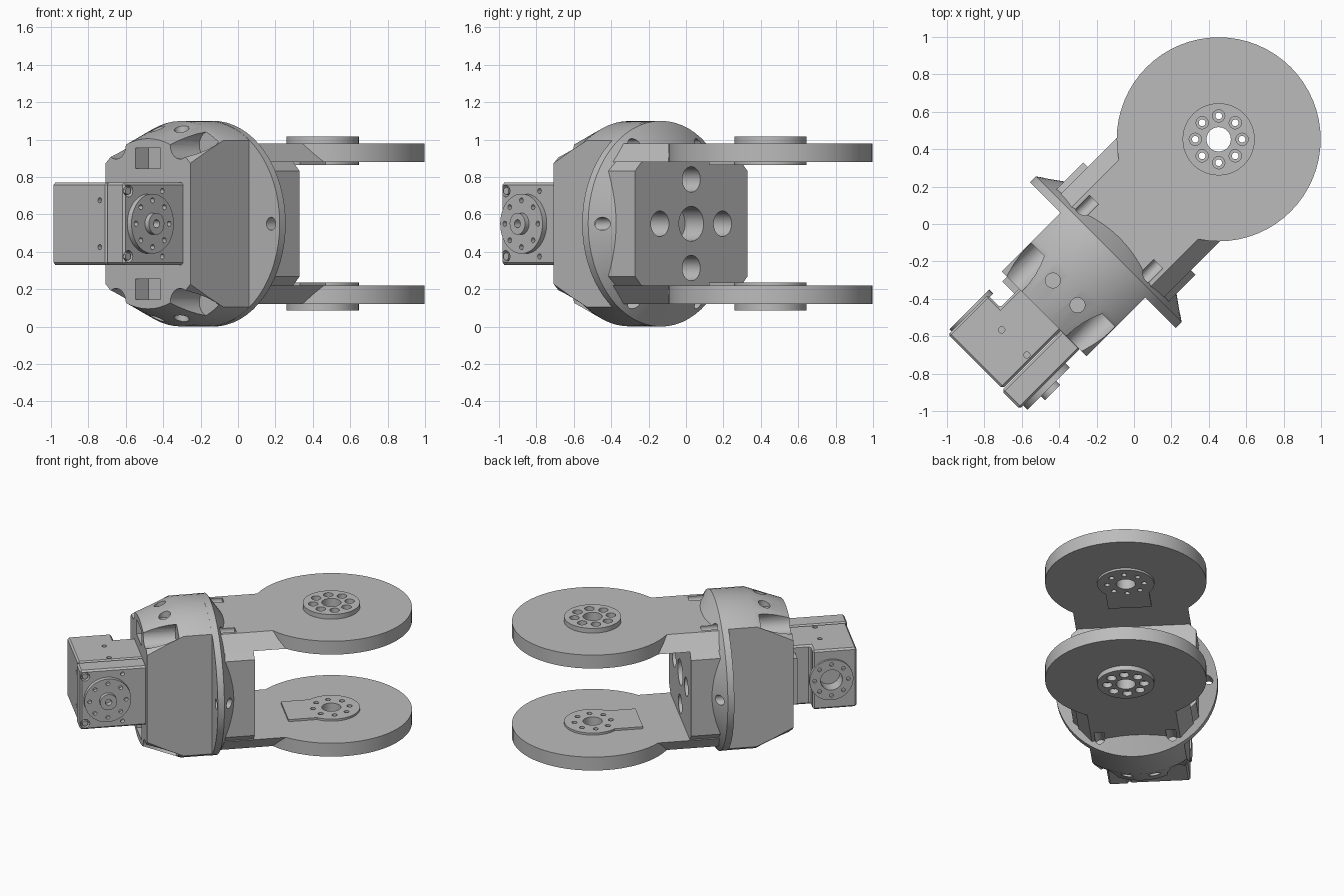
import bpy, bmesh
from math import sin, cos, pi, radians
from mathutils import Matrix, Vector

if "Cube" in bpy.data.objects:
    bpy.data.objects.remove(bpy.data.objects["Cube"])

MID = 0.55          # height of the main axis
TURN = Matrix.Rotation(radians(45), 4, 'Z')
parts = []

metal = bpy.data.materials.new("plain_grey")
metal.use_nodes = True
GREY = (0.5, 0.5, 0.5, 1)
metal.diffuse_color = GREY
metal.node_tree.nodes["Principled BSDF"].inputs["Base Color"].default_value = GREY


# ---- helpers: local x runs from drive to fork, y across, z up from the axis
def lathe(bm, profile, at=(0, 0, 0), axis='X', seg=48):
    """Solid of revolution from (distance, radius) pairs along an axis."""
    rings = []
    for t, r in profile:
        ring = []
        for i in range(seg):
            a = 2 * pi * i / seg
            p, q = r * cos(a), r * sin(a)
            co = {'X': (t, p, q), 'Y': (q, t, p), 'Z': (p, q, t)}[axis]
            ring.append(bm.verts.new(Vector(co) + Vector(at)))
        rings.append(ring)
    for a, b in zip(rings, rings[1:]):
        for i in range(seg):
            j = (i + 1) % seg
            bm.faces.new((a[i], a[j], b[j], b[i]))
    bm.faces.new(rings[0][::-1])
    bm.faces.new(rings[-1])


def rod(bm, at, axis, t0, t1, r, seg=20):
    lathe(bm, [(t0, r), (t1, r)], at, axis, seg)


def box(bm, lo, hi):
    lo, hi = Vector(lo), Vector(hi)
    size = hi - lo
    m = Matrix.Translation((lo + hi) / 2) @ Matrix.Diagonal((*size, 1))
    bmesh.ops.create_cube(bm, size=1, matrix=m)


def prism(bm, outline, x0, x1):
    """Extrude a (y, z) outline along x."""
    a = [bm.verts.new((x0, y, z)) for y, z in outline]
    b = [bm.verts.new((x1, y, z)) for y, z in outline]
    n = len(a)
    for i in range(n):
        j = (i + 1) % n
        bm.faces.new((a[i], a[j], b[j], b[i]))
    bm.faces.new(a[::-1])
    bm.faces.new(b)


def make(name, build):
    bm = bmesh.new()
    build(bm)
    bmesh.ops.recalc_face_normals(bm, faces=bm.faces)
    me = bpy.data.meshes.new(name)
    bm.to_mesh(me)
    bm.free()
    me.materials.append(metal)
    ob = bpy.data.objects.new(name, me)
    bpy.context.collection.objects.link(ob)
    return ob


def combine(ob, build, op='DIFFERENCE'):
    """Boolean with a temporary tool solid."""
    tool = make("tool", build)
    tool.hide_render = True
    mod = ob.modifiers.new("cut", 'BOOLEAN')
    mod.operation, mod.object, mod.solver = op, tool, 'EXACT'
    mod.use_self = True
    bpy.context.view_layer.objects.active = ob
    bpy.ops.object.modifier_apply(modifier=mod.name)
    bpy.data.objects.remove(tool)


def bevel(ob, width):
    mod = ob.modifiers.new("edge", 'BEVEL')
    mod.width, mod.segments = width, 1
    bpy.context.view_layer.objects.active = ob
    bpy.ops.object.modifier_apply(modifier=mod.name)


def around(count, radius, start=0.0):
    for i in range(count):
        a = start + 2 * pi * i / count
        yield radius * cos(a), radius * sin(a)


# ---- flange with a conical back and six screw holes
def flange_holes(bm):
    for y, z in around(6, 0.485):
        rod(bm, (0, y, z), 'X', -0.3, -0.06, 0.035)

flange = make("flange", lambda bm: lathe(
    bm, [(-0.235, 0.55), (-0.19, 0.55), (-0.1, 0.42)], seg=64))
combine(flange, flange_holes)
parts.append(flange)

# ---- housing: tapered drum with flat sides, scoops and pockets
housing = make("housing", lambda bm: lathe(
    bm, [(-0.68, 0.455), (-0.43, 0.549), (-0.23, 0.549)], seg=64))
combine(housing, lambda bm: box(bm, (-1, -0.32, -1), (0, 0.32, 1)), 'INTERSECT')

def screw_scoops(bm):
    for y, z in around(6, 0.485):
        if abs(z) > 0.1:
            rod(bm, (0, y, z), 'X', -0.8, -0.46, 0.075)

def housing_cuts(bm):
    for s in (-1, 1):
        box(bm, (-0.8, -0.095, s * 0.35 - 0.055), (-0.58, 0.095, s * 0.35 + 0.055))
        for y in (-0.093, 0.093):
            rod(bm, (-0.52, y, 0), 'Z', s * 0.47, s * 0.7, 0.04)

combine(housing, screw_scoops)
combine(housing, housing_cuts)
parts.append(housing)

# ---- mounting block between the fork arms
W, H, C = 0.425, 0.332, 0.05
block = make("mounting_block", lambda bm: prism(
    bm, [(W, C - H), (W, H - C), (W - C, H), (C - W, H),
         (-W, H - C), (-W, C - H), (C - W, -H), (W - C, -H)], -0.2, 0.04))

def block_holes(bm):
    rod(bm, (0, 0, 0), 'X', -0.1, 0.2, 0.093, 32)
    for y, z in around(4, 0.237):
        rod(bm, (0, y, z), 'X', -0.1, 0.2, 0.068, 32)

combine(block, block_holes)
parts.append(block)

# ---- fork plates, upper and lower
CX = 0.64
for s, name in ((1, "upper_fork_plate"), (-1, "lower_fork_plate")):
    plate = make(name, lambda bm: rod(bm, (CX, 0, 0), 'Z', s * 0.33, s * 0.43, 0.545, 64))
    combine(plate, lambda bm: prism(
        bm, [(-0.39, s * 0.33), (0.39, s * 0.33), (0.3, s * 0.43), (-0.3, s * 0.43)],
        -0.2, 0.45), 'UNION')
    combine(plate, lambda bm: rod(bm, (CX, 0, 0), 'Z', s * 0.315, s * 0.465, 0.193, 48), 'UNION')
    combine(plate, lambda bm: box(
        bm, (CX - 0.32, -0.147, min(s * 0.315, s * 0.36)),
        (CX, 0.147, max(s * 0.315, s * 0.36))), 'UNION')

    def hub_holes(bm):
        rod(bm, (CX, 0, 0), 'Z', s * 0.2, s * 0.6, 0.065, 32)
        for x, y in around(8, 0.125):
            lathe(bm, [(s * 0.2, 0.018), (s * 0.43, 0.018), (s * 0.43, 0.033), (s * 0.6, 0.033)],
                  (CX + x, y, 0), 'Z', 16)

    combine(plate, hub_holes)
    combine(plate, flange_holes)
    parts.append(plate)

# ---- drive unit: stepped case, front cover, horn and idler disc
DX = -0.945
def case_shape(bm):
    box(bm, (-1.12, -0.125, -0.22), (-0.66, 0.19, 0.22))

case = make("drive_case", case_shape)
combine(case, lambda bm: box(bm, (-1.12, 0.1, -0.22), (-0.82, 0.285, 0.22)), 'UNION')
bevel(case, 0.012)

def case_holes(bm):
    for y in (-0.09, 0.1):
        rod(bm, (-0.9, y, 0), 'Z', -0.3, -0.19, 0.017, 12)
        rod(bm, (-0.9, y, 0), 'Z', 0.19, 0.3, 0.017, 12)
    for z in (-0.125, 0.125):
        rod(bm, (0, -0.075, z), 'X', -1.2, -1.09, 0.014, 12)
    rod(bm, (DX, 0, 0), 'Y', 0.2, 0.4, 0.075, 32)

combine(case, case_holes)
parts.append(case)

cover = make("drive_cover", lambda bm: box(bm, (-1.13, -0.268, -0.22), (-0.67, -0.13, 0.22)))
bevel(cover, 0.012)

def cover_holes(bm):
    for z in (-0.175, 0.175):
        rod(bm, (-1.095, 0, z), 'Y', -0.4, -0.23, 0.032, 16)
        rod(bm, (-0.84, 0, z), 'Y', -0.4, -0.23, 0.014, 12)

combine(cover, cover_holes)
parts.append(cover)

def cover_screws(bm):
    for z in (-0.175, 0.175):
        rod(bm, (-1.095, 0, z), 'Y', -0.265, -0.22, 0.022, 6)

parts.append(make("cover_screws", cover_screws))

horn = make("drive_horn", lambda bm: lathe(
    bm, [(-0.33, 0.058), (-0.3, 0.058), (-0.3, 0.16), (-0.25, 0.16)], (DX, 0, 0), 'Y'))

def horn_holes(bm):
    rod(bm, (DX, 0, 0), 'Y', -0.4, -0.29, 0.022, 16)
    for x, z in around(8, 0.125):
        rod(bm, (DX + x, 0, z), 'Y', -0.4, -0.27, 0.014, 12)

combine(horn, horn_holes)
parts.append(horn)

idler = make("idler_disc", lambda bm: rod(bm, (DX, 0, 0), 'Y', 0.27, 0.3, 0.15, 48))

def idler_holes(bm):
    rod(bm, (DX, 0, 0), 'Y', 0.2, 0.4, 0.075, 32)
    for x, z in around(8, 0.115):
        rod(bm, (DX + x, 0, z), 'Y', 0.285, 0.4, 0.014, 12)

combine(idler, idler_holes)
parts.append(idler)

parts.append(make("drive_bracket", lambda bm: box(
    bm, (-0.715, -0.2, -0.17), (-0.67, 0.28, 0.17))))

# ---- place everything and shade
for ob in parts:
    ob.data.transform(Matrix.Translation((0, 0, MID)) @ TURN)
    bpy.ops.object.select_all(action='DESELECT')
    ob.select_set(True)
    bpy.context.view_layer.objects.active = ob
    bpy.ops.object.shade_smooth_by_angle(angle=radians(25))
